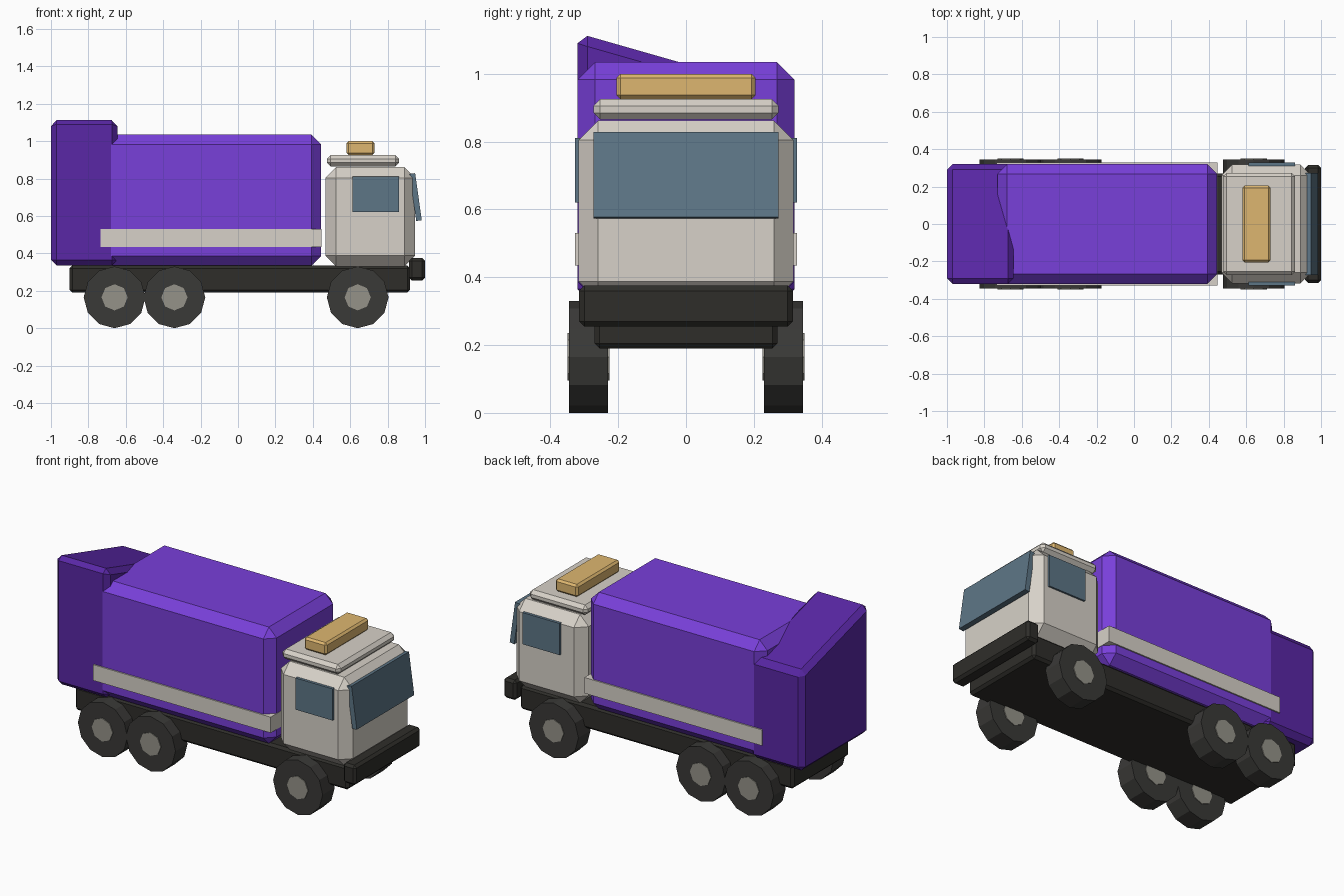
import bpy
from math import radians, pi

if "Cube" in bpy.data.objects:
    bpy.data.objects.remove(bpy.data.objects["Cube"])


def material(name, rgb):
    m = bpy.data.materials.new(name)
    m.diffuse_color = (*rgb, 1)
    m.use_nodes = True
    m.node_tree.nodes["Principled BSDF"].inputs["Base Color"].default_value = m.diffuse_color
    return m


PURPLE = material("body_purple", (0.19, 0.05, 0.70))
DEEP = material("hopper_purple", (0.10, 0.02, 0.38))
CREAM = material("cream", (0.68, 0.64, 0.58))
DARK = material("chassis_dark", (0.028, 0.027, 0.023))
RUBBER = material("rubber", (0.042, 0.041, 0.038))
GLASS = material("glass", (0.11, 0.18, 0.24))
AMBER = material("amber", (0.73, 0.47, 0.16))
HUB = material("hub_grey", (0.30, 0.29, 0.25))


def make(name, verts, faces, mat, bevel=0):
    me = bpy.data.meshes.new(name)
    me.from_pydata(verts, [], faces)
    me.materials.append(mat)
    ob = bpy.data.objects.new(name, me)
    bpy.context.collection.objects.link(ob)
    if bevel:
        b = ob.modifiers.new("chamfer", 'BEVEL')
        b.width, b.segments, b.limit_method = bevel, 1, 'NONE'
    return ob


def prism(name, x0, x1, profile, mat, bevel=0):
    """Extrude a y-z profile from x0 to x1."""
    n = len(profile)
    verts = [(x, y, z) for x in (x0, x1) for y, z in profile]
    faces = [tuple(reversed(range(n))), tuple(range(n, 2 * n))]
    faces += [(i, (i + 1) % n, n + (i + 1) % n, n + i) for i in range(n)]
    return make(name, verts, faces, mat, bevel)


def box(name, x0, x1, half_y, z0, z1, mat, bevel=0):
    return prism(name, x0, x1, [(-half_y, z0), (half_y, z0), (half_y, z1), (-half_y, z1)], mat, bevel)


def cylinder(name, sides, r, depth, loc, mat):
    bpy.ops.mesh.primitive_cylinder_add(vertices=sides, radius=r, depth=depth,
                                        location=loc, rotation=(pi / 2, 0, 0))
    ob = bpy.context.object
    ob.name = name
    ob.data.materials.append(mat)


# Chassis and bumper
box("chassis", -0.90, 0.92, 0.27, 0.19, 0.335, DARK, 0.015)
box("front_bumper", 0.915, 1.0, 0.315, 0.255, 0.375, DARK, 0.015)

# Cab with roof slab, beacon and windows
box("cab", 0.467, 0.947, 0.317, 0.33, 0.862, CREAM, 0.058)
box("cab_roof", 0.475, 0.862, 0.273, 0.865, 0.925, CREAM, 0.02)
box("beacon", 0.58, 0.73, 0.205, 0.925, 1.0, AMBER, 0.012)
box("side_windows", 0.612, 0.86, 0.328, 0.62, 0.81, GLASS)
windscreen = box("windscreen", -0.015, 0.015, 0.273, -0.127, 0.127, GLASS)
windscreen.location = (0.95, 0, 0.701)
windscreen.rotation_euler.y = radians(-8)

# Refuse body with side stripes
box("refuse_body", -0.73, 0.445, 0.32, 0.335, 1.035, PURPLE, 0.052)
box("side_stripes", -0.735, 0.447, 0.328, 0.435, 0.53, CREAM)

# Rear hopper with a top sloping across the width
prism("rear_hopper", -1.0, -0.645,
      [(-0.32, 0.335), (0.32, 0.335), (0.32, 0.937), (-0.32, 1.12)], DEEP, 0.03)

# Wheels and hubs
for axle, x in (("front", 0.64), ("middle", -0.34), ("rear", -0.66)):
    for side, s in (("right", -1), ("left", 1)):
        loc = (x, s * 0.287, 0.165)
        cylinder(f"{axle}_{side}_wheel", 12, 0.165, 0.115, loc, RUBBER)
        cylinder(f"{axle}_{side}_hub", 8, 0.07, 0.124, loc, HUB)
